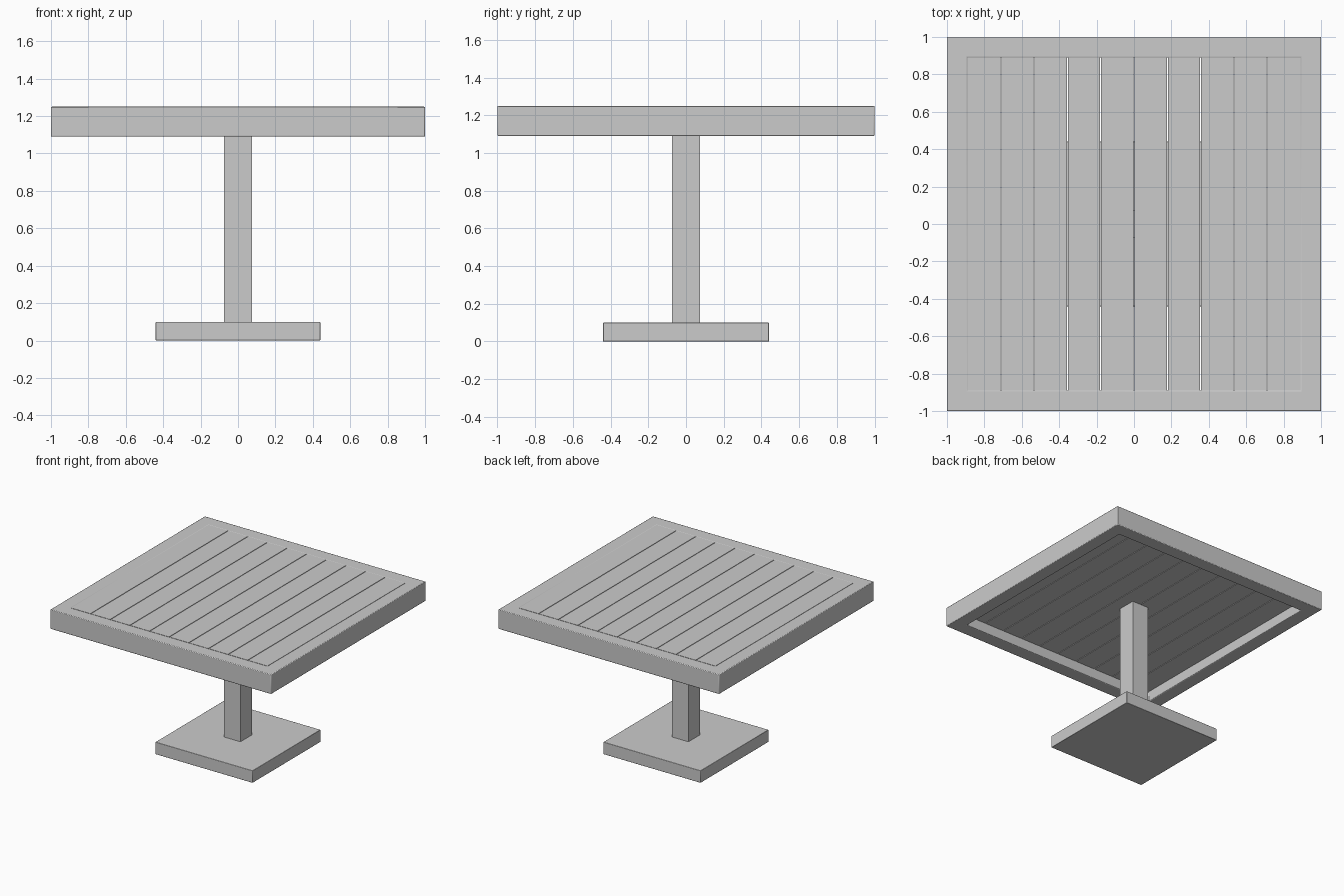
import bpy, bmesh

if "Cube" in bpy.data.objects:
    bpy.data.objects.remove(bpy.data.objects["Cube"])


def finish(name, bm, bevel=0.0):
    mesh = bpy.data.meshes.new(name)
    bmesh.ops.recalc_face_normals(bm, faces=bm.faces)
    bm.to_mesh(mesh)
    bm.free()
    ob = bpy.data.objects.new(name, mesh)
    bpy.context.collection.objects.link(ob)
    if bevel:
        mod = ob.modifiers.new("soft_edges", 'BEVEL')
        mod.width = bevel
        mod.segments = 2
        bpy.ops.object.select_all(action='DESELECT')
        ob.select_set(True)
        bpy.context.view_layer.objects.active = ob
        bpy.ops.object.shade_smooth_by_angle()
    return ob


def box(name, x0, x1, y0, y1, z0, z1, bevel=0.0):
    bm = bmesh.new()
    bmesh.ops.create_cube(bm, size=1)
    for v in bm.verts:
        v.co.x = x1 if v.co.x > 0 else x0
        v.co.y = y1 if v.co.y > 0 else y0
        v.co.z = z1 if v.co.z > 0 else z0
    return finish(name, bm, bevel)


OUTER, INNER = 1.0, 0.89
BOTTOM, TOP, SLAT_BOTTOM = 1.09, 1.25, 1.175

# Square rim of the tabletop: rectangular profile swept round four corners
bm = bmesh.new()
rings = []
for sx, sy in ((-1, -1), (1, -1), (1, 1), (-1, 1)):
    rings.append([bm.verts.new((sx * r, sy * r, z)) for r, z in
                  ((OUTER, BOTTOM), (OUTER, TOP), (INNER, TOP), (INNER, BOTTOM))])
for i in range(4):
    a, b = rings[i], rings[(i + 1) % 4]
    for j in range(4):
        k = (j + 1) % 4
        bm.faces.new((a[j], b[j], b[k], a[k]))
finish("tabletop_rim", bm, 0.005)

# Ten slats with narrow gaps
COUNT, GAP = 10, 0.005
pitch = 2 * INNER / COUNT
for i in range(COUNT):
    x0 = -INNER + i * pitch
    left = 0 if i == 0 else GAP / 2
    right = 0 if i == COUNT - 1 else GAP / 2
    box(f"slat_{i + 1}", x0 + left, x0 + pitch - right, -INNER, INNER, SLAT_BOTTOM, TOP)

# Square post and base plate
box("post", -0.075, 0.075, -0.075, 0.075, 0.10, SLAT_BOTTOM)
box("base_plate", -0.44, 0.44, -0.44, 0.44, 0.0, 0.10, 0.003)
